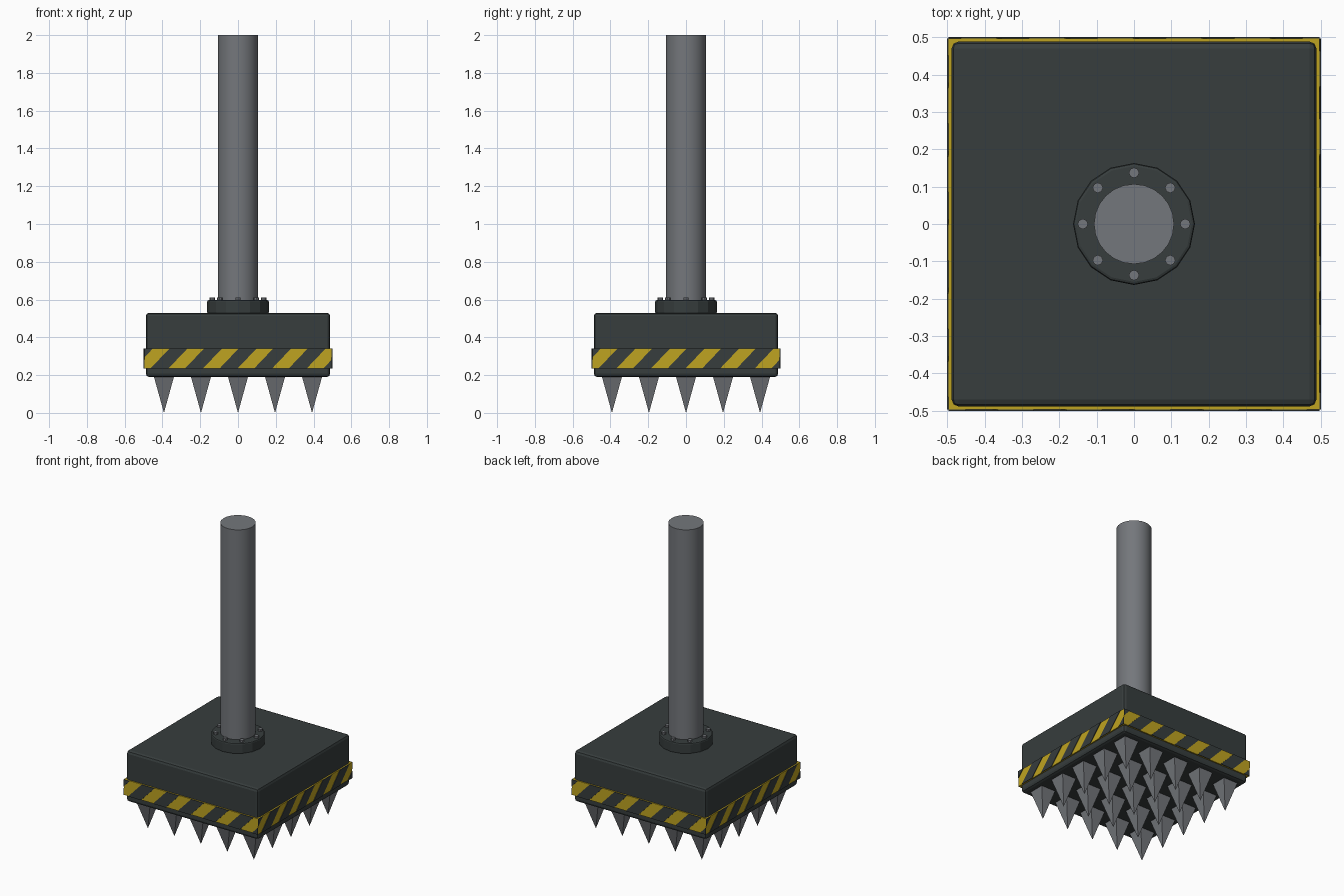
import bpy, bmesh, math
from mathutils import Matrix, Vector

if "Cube" in bpy.data.objects:
    bpy.data.objects.remove(bpy.data.objects["Cube"])


def material(name, rgb):
    m = bpy.data.materials.new(name)
    m.diffuse_color = (*rgb, 1)
    m.use_nodes = True
    m.node_tree.nodes["Principled BSDF"].inputs["Base Color"].default_value = m.diffuse_color
    return m


DARK = material("dark_iron", (0.038, 0.047, 0.047))
STEEL = material("steel", (0.175, 0.185, 0.20))
YELLOW = material("warning_yellow", (0.52, 0.37, 0.015))


def finish(name, bm, mat, bevel=0, segments=2, smooth=False):
    bmesh.ops.recalc_face_normals(bm, faces=bm.faces)
    me = bpy.data.meshes.new(name)
    bm.to_mesh(me)
    bm.free()
    ob = bpy.data.objects.new(name, me)
    bpy.context.collection.objects.link(ob)
    me.materials.append(mat)
    if bevel:
        mod = ob.modifiers.new("bevel", "BEVEL")
        mod.width, mod.segments = bevel, segments
        mod.limit_method = "ANGLE"
        mod.angle_limit = math.radians(40)
    if smooth:
        bpy.ops.object.select_all(action="DESELECT")
        ob.select_set(True)
        bpy.context.view_layer.objects.active = ob
        bpy.ops.object.shade_smooth_by_angle(angle=math.radians(30))
    return ob


def add_box(bm, half, z0, z1):
    m = Matrix.Translation((0, 0, (z0 + z1) / 2)) @ Matrix.Diagonal((2 * half, 2 * half, z1 - z0, 1))
    bmesh.ops.create_cube(bm, size=1, matrix=m)


def add_cylinder(bm, r, z0, z1, sides, x=0, y=0):
    bmesh.ops.create_cone(bm, cap_ends=True, segments=sides, radius1=r, radius2=r,
                          depth=z1 - z0, matrix=Matrix.Translation((x, y, (z0 + z1) / 2)))


# Crusher block
bm = bmesh.new()
add_box(bm, 0.488, 0.19, 0.53)
finish("crusher_block", bm, DARK, 0.018, 2)

# Yellow band: a square ring around the block
Z0, Z1, HALF, PLATE = 0.235, 0.34, 0.496, 0.004
bm = bmesh.new()
add_box(bm, HALF, Z0, Z1)
caps = [f for f in bm.faces if abs(f.normal.z) > 0.9]
bmesh.ops.inset_individual(bm, faces=caps, thickness=0.02)
bmesh.ops.bridge_loops(bm, edges=list({e for f in caps for e in f.edges}))
bmesh.ops.delete(bm, geom=caps, context="FACES_ONLY")
finish("warning_band", bm, YELLOW)

# Slanted dark stripes, clipped at the band ends, on all four sides
PITCH, WIDTH, SLANT = 0.183, 0.095, 0.10
bm = bmesh.new()
for side in range(4):
    turn = Matrix.Rotation(side * math.pi / 2, 4, "Z")
    for i in range(-3, 4):
        part = bmesh.new()
        corners = []
        for sx, z in ((-1, Z0), (1, Z0), (1, Z1), (-1, Z1)):
            lean = SLANT / 2 if z == Z1 else -SLANT / 2
            corners.append(part.verts.new((i * PITCH + sx * WIDTH / 2 + lean, -HALF, z)))
        part.faces.new(corners)
        for s in (-1, 1):
            bmesh.ops.bisect_plane(part, geom=part.verts[:] + part.edges[:] + part.faces[:],
                                   plane_co=(s * HALF, 0, 0), plane_no=(s, 0, 0), clear_outer=True)
        if part.faces:
            out = bmesh.ops.extrude_face_region(part, geom=part.faces[:], use_keep_orig=True)
            moved = [v for v in out["geom"] if isinstance(v, bmesh.types.BMVert)]
            bmesh.ops.translate(part, verts=moved, vec=Vector((0, -PLATE, 0)))
            bmesh.ops.transform(part, matrix=turn, verts=part.verts)
            tmp = bpy.data.meshes.new("stripe_part")
            part.to_mesh(tmp)
            bm.from_mesh(tmp)
            bpy.data.meshes.remove(tmp)
        part.free()
finish("warning_stripes", bm, DARK)

# Five by five square spikes pointing down
bm = bmesh.new()
for i in range(-2, 3):
    for j in range(-2, 3):
        m = (Matrix.Translation((i * 0.196, j * 0.196, 0.0975))
             @ Matrix.Rotation(math.pi / 4, 4, "Z"))
        bmesh.ops.create_cone(bm, cap_ends=True, segments=4, radius1=0, radius2=0.054 * math.sqrt(2),
                              depth=0.195, matrix=m)
bmesh.ops.remove_doubles(bm, verts=bm.verts, dist=0.0001)
finish("spikes", bm, STEEL)

# Flange, bolts and piston shaft
bm = bmesh.new()
add_cylinder(bm, 0.163, 0.525, 0.597, 16)
finish("flange", bm, DARK, 0.008, 2)

bm = bmesh.new()
for k in range(8):
    a = k * math.pi / 4
    add_cylinder(bm, 0.014, 0.59, 0.612, 8, 0.137 * math.cos(a), 0.137 * math.sin(a))
finish("flange_bolts", bm, STEEL)

bm = bmesh.new()
add_cylinder(bm, 0.107, 0.53, 2.0, 24)
finish("piston_shaft", bm, STEEL, smooth=True)
